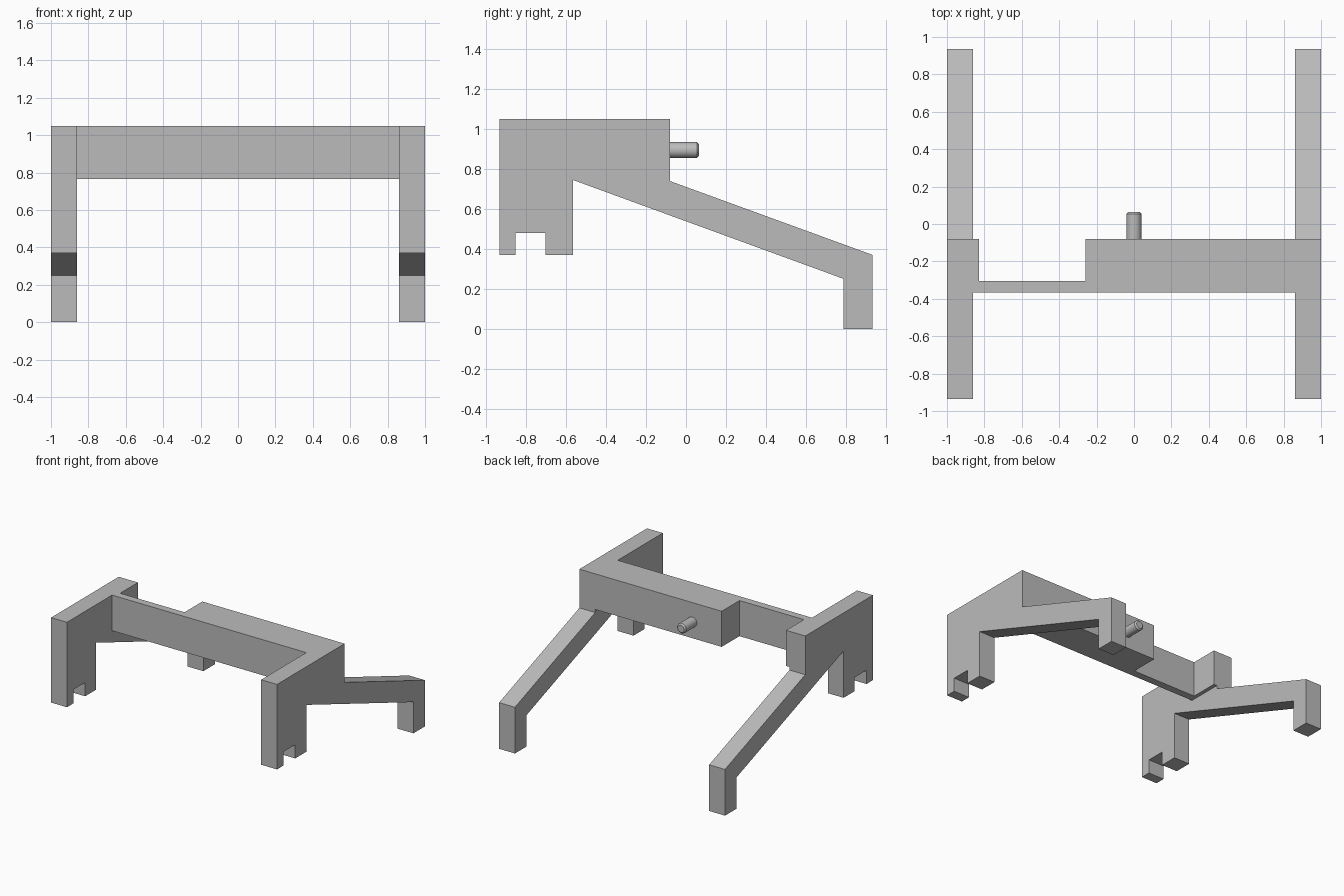
import bpy, bmesh, math
from mathutils import Vector

cube = bpy.data.objects.get("Cube")
if cube:
    bpy.data.objects.remove(cube, do_unlink=True)

# Single grey material
grey = bpy.data.materials.new("plain grey")
grey.use_nodes = True
colour = (0.5, 0.5, 0.5, 1)
grey.diffuse_color = colour
grey.node_tree.nodes["Principled BSDF"].inputs["Base Color"].default_value = colour


def add_object(name, bm):
    bmesh.ops.recalc_face_normals(bm, faces=bm.faces)
    mesh = bpy.data.meshes.new(name)
    bm.to_mesh(mesh)
    bm.free()
    mesh.materials.append(grey)
    obj = bpy.data.objects.new(name, mesh)
    bpy.context.collection.objects.link(obj)
    return obj


def extrude_profile(name, points, offset):
    bm = bmesh.new()
    face = bm.faces.new([bm.verts.new(p) for p in points])
    result = bmesh.ops.extrude_face_region(bm, geom=[face], use_keep_orig=True)
    moved = [v for v in result["geom"] if isinstance(v, bmesh.types.BMVert)]
    bmesh.ops.translate(bm, verts=moved, vec=Vector(offset))
    return add_object(name, bm)


# Side frames: notched front leg, top block, sloping arm and rear foot
side = [(-0.935, 0.37), (-0.935, 1.05), (-0.08, 1.05), (-0.08, 0.74),
        (0.935, 0.37), (0.935, 0), (0.79, 0), (0.79, 0.25),
        (-0.565, 0.745), (-0.565, 0.37), (-0.705, 0.37), (-0.705, 0.48),
        (-0.855, 0.48), (-0.855, 0.37)]
inner, outer = 0.86, 1.0
for name, x in (("left_side_frame", inner), ("right_side_frame", -outer)):
    extrude_profile(name, [(x, y, z) for y, z in side], (outer - inner, 0, 0))

# Crossbar with a pocket cut out of its back
bar_bottom, bar_top = 0.765, 1.05
bar = [(-inner, -0.365), (inner, -0.365), (inner, -0.08), (-0.26, -0.08),
       (-0.26, -0.305), (-0.83, -0.305), (-0.83, -0.08), (-inner, -0.08)]
extrude_profile("crossbar", [(x, y, bar_bottom) for x, y in bar],
                (0, 0, bar_top - bar_bottom))

# Round peg with a chamfered tip on the back of the crossbar
bpy.ops.mesh.primitive_cylinder_add(vertices=32, radius=0.04, depth=0.145,
                                    location=(0, -0.0075, 0.895),
                                    rotation=(-math.pi / 2, 0, 0))
peg = bpy.context.object
peg.name = "peg"
peg.data.materials.append(grey)
bm = bmesh.new()
bm.from_mesh(peg.data)
tip = [e for e in bm.edges if all(v.co.z > 0 for v in e.verts)]
bmesh.ops.bevel(bm, geom=tip, offset=0.011, segments=1, affect='EDGES')
bm.to_mesh(peg.data)
bm.free()
bpy.ops.object.shade_smooth_by_angle(angle=math.radians(30))
